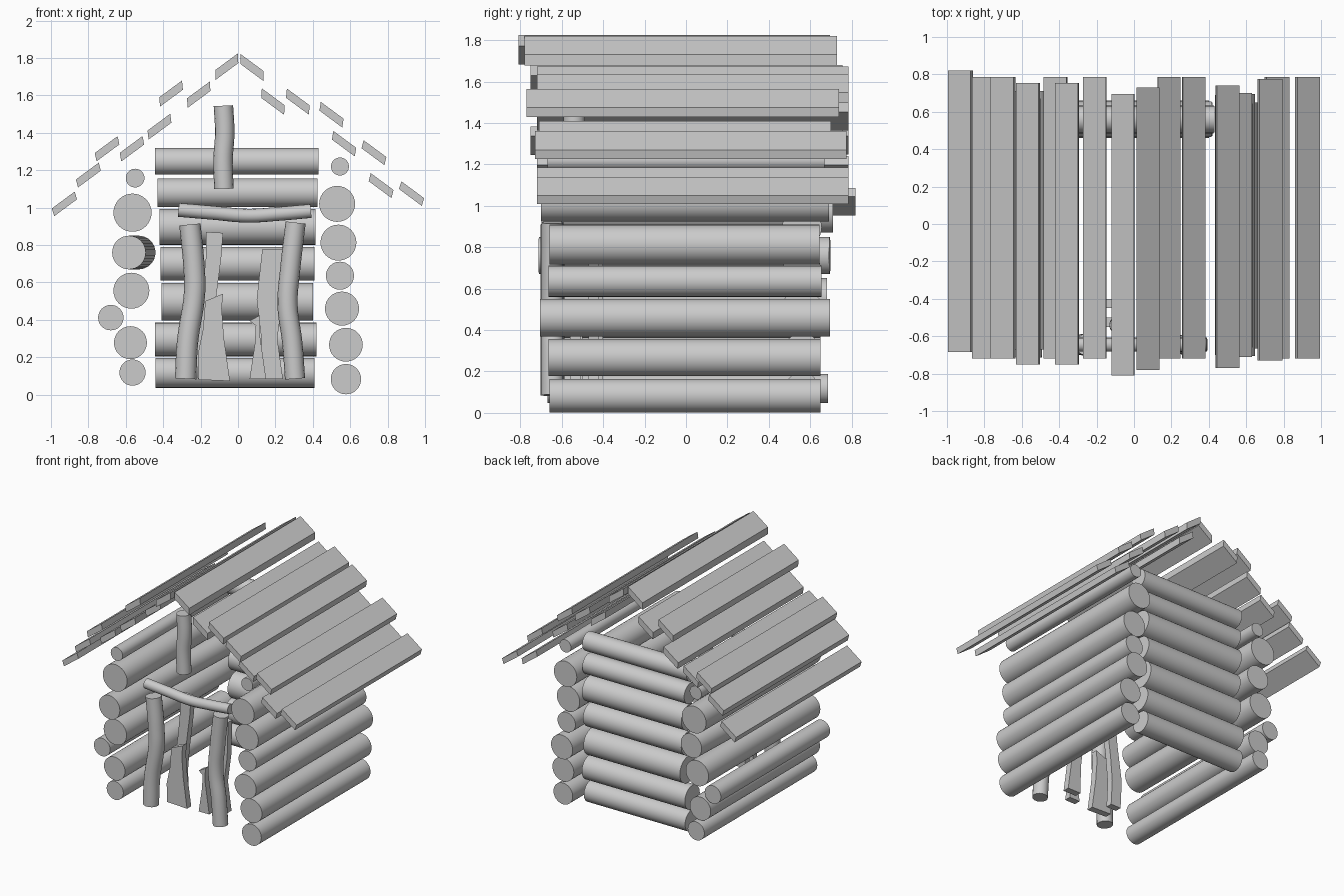
import bpy, bmesh, math
from mathutils import Vector

if "Cube" in bpy.data.objects:
    bpy.data.objects.remove(bpy.data.objects["Cube"])


def add_mesh(name, bm, smooth=False):
    bmesh.ops.recalc_face_normals(bm, faces=bm.faces)
    me = bpy.data.meshes.new(name)
    bm.to_mesh(me)
    bm.free()
    ob = bpy.data.objects.new(name, me)
    bpy.context.collection.objects.link(ob)
    if smooth:
        bpy.ops.object.select_all(action='DESELECT')
        bpy.context.view_layer.objects.active = ob
        ob.select_set(True)
        bpy.ops.object.shade_smooth_by_angle(angle=math.radians(35))
    return ob


def log(name, a, b, r):
    """Straight capped log from a to b."""
    a, b = Vector(a), Vector(b)
    bpy.ops.mesh.primitive_cylinder_add(vertices=32, radius=r, depth=(b - a).length,
                                        location=(a + b) / 2)
    ob = bpy.context.object
    ob.name = name
    ob.rotation_euler = (b - a).to_track_quat('Z', 'Y').to_euler()
    bpy.ops.object.shade_smooth_by_angle(angle=math.radians(35))


def bent_pole(name, pts, r):
    """Crooked pole following a smooth path, converted to a mesh."""
    cu = bpy.data.curves.new(name, 'CURVE')
    cu.dimensions = '3D'
    cu.bevel_depth = r
    cu.bevel_resolution = 6
    cu.resolution_u = 8
    cu.use_fill_caps = True
    sp = cu.splines.new('BEZIER')
    sp.bezier_points.add(len(pts) - 1)
    for p, co in zip(sp.bezier_points, pts):
        p.co = co
        p.handle_left_type = p.handle_right_type = 'AUTO'
    ob = bpy.data.objects.new(name, cu)
    bpy.context.collection.objects.link(ob)
    bpy.ops.object.select_all(action='DESELECT')
    bpy.context.view_layer.objects.active = ob
    ob.select_set(True)
    bpy.ops.object.convert(target='MESH')
    bpy.ops.object.shade_smooth_by_angle(angle=math.radians(35))


def slab(name, profile, y0, y1):
    """Extrude an (x, z) outline from y0 to y1."""
    bm = bmesh.new()
    f = bm.faces.new([bm.verts.new((x, y0, z)) for x, z in profile])
    ext = bmesh.ops.extrude_face_region(bm, geom=[f])
    moved = [g for g in ext['geom'] if isinstance(g, bmesh.types.BMVert)]
    bmesh.ops.translate(bm, verts=moved, vec=(0, y1 - y0, 0))
    return add_mesh(name, bm)


# Side wall logs: x, z, radius, front y, back y
left = [(-.564, .118, .07, -.67, .685), (-.575, .278, .088, -.66, .65),
        (-.68, .412, .068, -.66, .65), (-.57, .556, .096, -.66, .68),
        (-.583, .76, .09, -.71, .695), (-.564, .973, .102, -.67, .71),
        (-.55, 1.158, .05, -.67, .67)]
right = [(.577, .083, .081, -.66, .65), (.577, .267, .09, -.665, .65),
         (.556, .46, .091, -.705, .695), (.545, .636, .075, -.665, .655),
         (.537, .813, .096, -.66, .645), (.53, 1.02, .096, -.70, .69),
         (.545, 1.22, .048, -.67, .67)]
for side, logs in (("left", left), ("right", right)):
    for i, (x, z, r, y0, y1) in enumerate(logs):
        skew = .052 if (side == "left" and i == 4) else 0
        log(f"{side}_wall_log_{i+1}", (x, y0, z), (x + skew, y1, z), r)

# Back wall logs: x start, x end, z, radius
back = [(-.44, .41, .117, .08), (-.445, .42, .295, .09), (-.41, .40, .497, .1),
        (-.415, .41, .70, .09), (-.42, .415, .897, .096), (-.43, .425, 1.08, .077),
        (-.445, .43, 1.248, .071)]
for i, (x0, x1, z, r) in enumerate(back):
    log(f"back_wall_log_{i+1}", (x0, .56, z), (x1, .56, z), r)

# Door frame and gable post
Y = -.645
bent_pole("left_door_post", [(-.28, Y, .085), (-.27, Y, .28), (-.232, Y, .55),
                             (-.235, Y, .68), (-.257, Y, .91)], .057)
bent_pole("right_door_post", [(.305, Y, .085), (.29, Y, .28), (.265, Y, .48),
                              (.28, Y, .68), (.308, Y, .92)], .054)
bent_pole("door_lintel", [(-.318, Y, .988), (-.13, Y, .972), (.05, Y, .957),
                          (.22, Y, .967), (.39, Y, .982)], .037)
bent_pole("gable_post", [(-.075, -.54, 1.10), (-.08, -.54, 1.25),
                         (-.071, -.54, 1.4), (-.078, -.54, 1.545)], .052)

# Ragged upright boards in the doorway
boards = {
    "left_tall_board": ([(-.17, .87), (-.08, .865), (-.09, .73), (-.125, .46), (-.14, .28),
                         (-.13, .085), (-.215, .085), (-.225, .3), (-.187, .57), (-.172, .73)],
                        -.45, -.40),
    "left_short_board": ([(-.175, .50), (-.08, .54), (-.087, .46), (-.075, .3), (-.043, .073),
                          (-.21, .08), (-.214, .22), (-.187, .35)], -.55, -.50),
    "right_tall_board": ([(.13, .78), (.246, .775), (.238, .51), (.21, .3), (.24, .085),
                          (.13, .085), (.125, .3), (.10, .51)], -.47, -.42),
    "right_short_board": ([(.062, .395), (.118, .425), (.115, .33), (.15, .085),
                           (.062, .085), (.09, .27), (.095, .37)], -.56, -.51),
}
for name, (outline, y0, y1) in boards.items():
    slab(name, outline, y0, y1)

# Roof planks: centre x, z, front y, back y
planks = [(-.928, 1.02, -.685, .82), (-.80, 1.174, -.72, .785), (-.70, 1.315, -.72, .785),
          (-.567, 1.315, -.75, .755), (-.42, 1.433, -.72, .785), (-.358, 1.61, -.75, .755),
          (-.21, 1.604, -.72, .785), (-.06, 1.754, -.81, .695),
          (.075, 1.749, -.78, .73), (.187, 1.567, -.72, .785), (.32, 1.567, -.72, .785),
          (.50, 1.497, -.77, .74), (.567, 1.342, -.71, .70), (.727, 1.294, -.73, .775),
          (.765, 1.118, -.72, .785), (.928, 1.075, -.72, .785)]
for i, (x, z, y0, y1) in enumerate(planks):
    s = -1 if x < 0 else 1
    u = Vector((.122, -s * .09)) / 2
    v = Vector((-s * .014 * abs(x), -.054 + .014 * abs(x))) / 2
    c = Vector((x, z))
    slab(f"roof_plank_{i+1}", [c - u - v, c + u - v, c + u + v, c - u + v], y0, y1)
